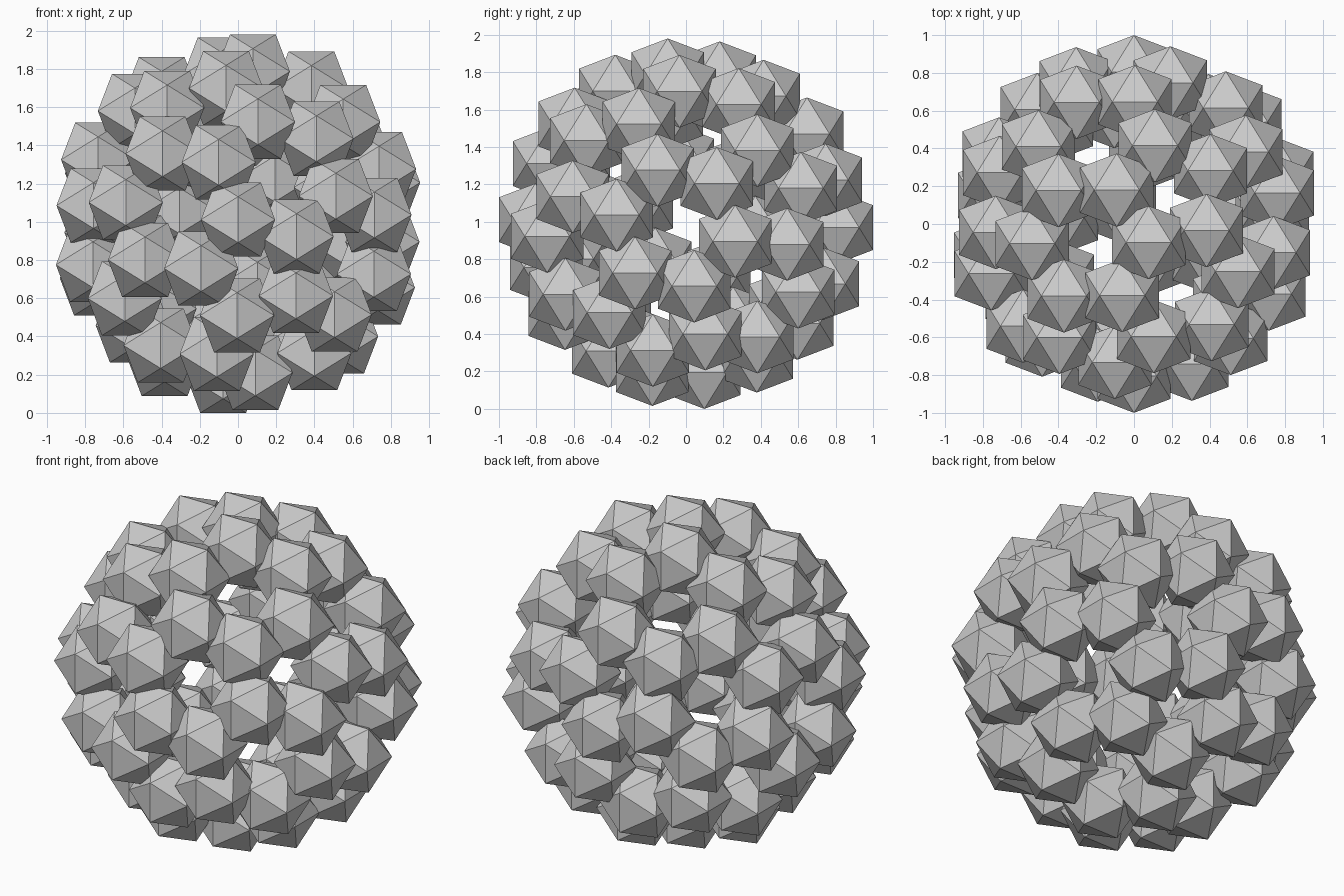
import bpy, bmesh
from math import sin, cos, radians, sqrt
from mathutils import Vector, Matrix

if "Cube" in bpy.data.objects:
    bpy.data.objects.remove(bpy.data.objects["Cube"])

PHI = (1 + sqrt(5)) / 2
BALL = 0.194              # half-width of each small icosahedron
R = 1 - BALL              # radius of the cage the balls sit on
PSI, TILT = radians(288.5), radians(-1.5)


def ico_points():
    pts = []
    for a in (-1, 1):
        for b in (-PHI, PHI):
            pts += [Vector((a, 0, b)), Vector((b, a, 0)), Vector((0, b, a))]
    return pts


# Orientation of the cage: two neighbouring five-fold axes p, q and their normal
d = Vector((cos(PSI), 0, sin(PSI)))
front = Vector((0, -1, 0))
p = d * sin(radians(20.08)) + front * cos(radians(20.08))
q = -d * sin(radians(43.36)) + front * cos(radians(43.36))
n = Vector((-sin(PSI), 0, cos(PSI)))
mid = (p + q).normalized()
side = (p - q).normalized()
# in the standard icosahedron, the edge (+-1, 0, PHI) lies along x with its middle on z
if side.cross(n).dot(mid) < 0:
    n = -n
rot = Matrix.Rotation(TILT, 3, 'X') @ Matrix((side, n, mid)).transposed()

# Ball centres: one third along every icosahedron edge, giving a 60-point cage
ico = ico_points()
centres = [(rot @ (a * 2 + b)).normalized() * R
           for a in ico for b in ico if 1.9 < (a - b).length < 2.1]
low = min(c.z for c in centres) - BALL

# One shared low-poly ball
bm = bmesh.new()
for v in ico:
    bm.verts.new(v * BALL / PHI)
bmesh.ops.convex_hull(bm, input=bm.verts)
bmesh.ops.recalc_face_normals(bm, faces=bm.faces)
mesh = bpy.data.meshes.new("ball")
bm.to_mesh(mesh)
bm.free()

# Place a ball at each cage point
for i, c in enumerate(centres):
    ob = bpy.data.objects.new(f"ball_{i + 1:02d}", mesh)
    ob.location = c - Vector((0, 0, low))
    bpy.context.collection.objects.link(ob)
